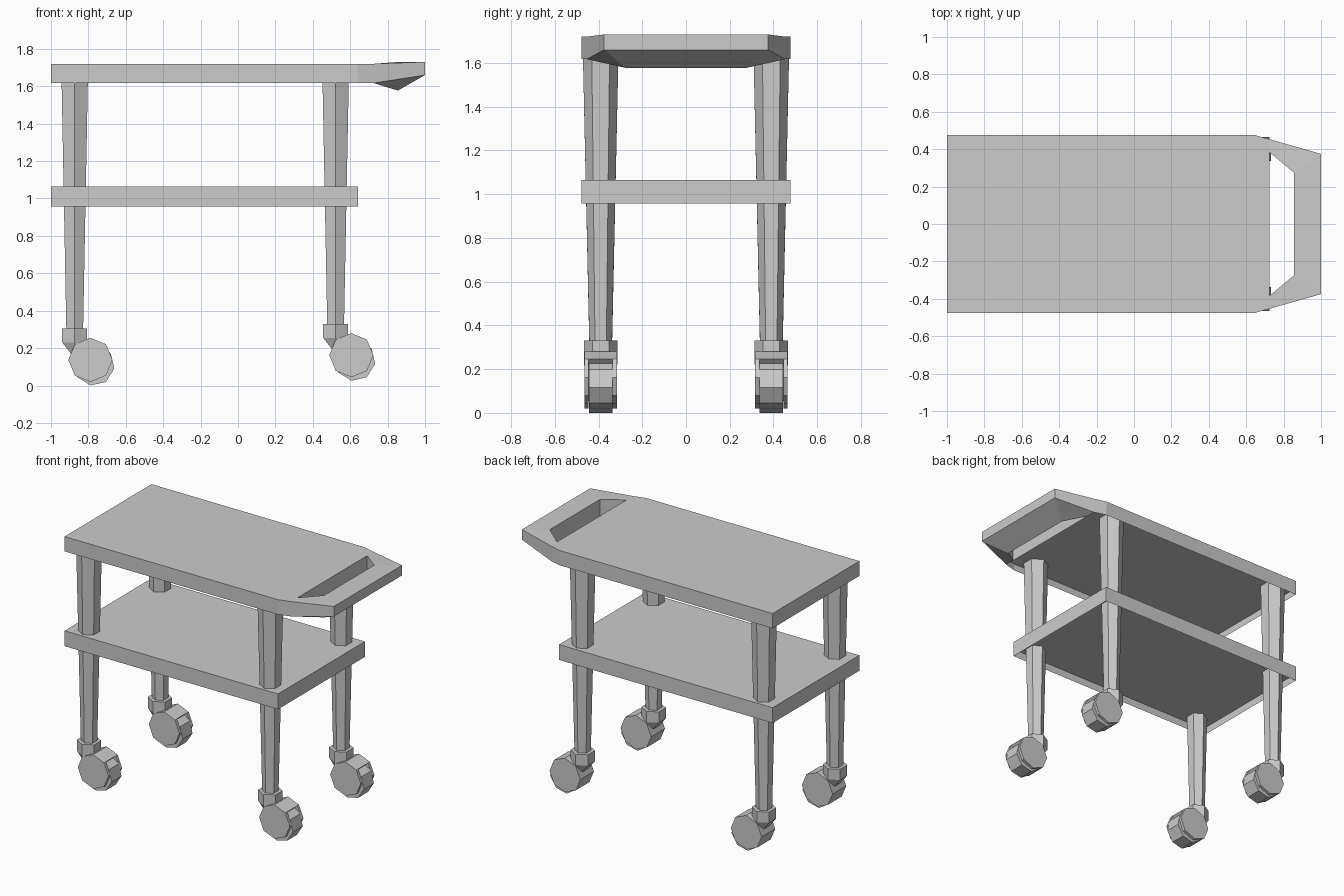
import bpy, bmesh
from math import cos, sin, radians, pi

if "Cube" in bpy.data.objects:
    bpy.data.objects.remove(bpy.data.objects["Cube"])


def finish(name, bm):
    bmesh.ops.recalc_face_normals(bm, faces=bm.faces)
    me = bpy.data.meshes.new(name)
    bm.to_mesh(me)
    bm.free()
    ob = bpy.data.objects.new(name, me)
    bpy.context.collection.objects.link(ob)
    return ob


def loft(name, rings, open_start=False):
    """Skin a list of equal-length point rings and cap the ends."""
    bm = bmesh.new()
    vs = [[bm.verts.new(p) for p in ring] for ring in rings]
    n = len(vs[0])
    for a, b in zip(vs, vs[1:]):
        for i in range(n):
            bm.faces.new((a[i], a[(i + 1) % n], b[(i + 1) % n], b[i]))
    if not open_start:
        bm.faces.new(vs[0])
    bm.faces.new(vs[-1])
    return finish(name, bm)


def underside(name, half, z):
    """Downward-facing panel set up inside a tray rim; half = (x, half width)."""
    bm = bmesh.new()
    pts = [(x, w, z) for x, w in half] + [(x, -w, z) for x, w in half[::-1]]
    face = bm.faces.new([bm.verts.new(p) for p in pts])
    face.normal_update()
    flip = face.normal.z > 0
    ob = finish(name, bm)
    if flip != (ob.data.polygons[0].normal.z < 0):
        ob.data.flip_normals()
    if ob.data.polygons[0].normal.z > 0:
        ob.data.flip_normals()
    return ob


def hexagon(x, y, z, r):
    # corners point along y, flats face along x
    return [(x + r * cos(pi / 6 + i * pi / 3),
             y + r * sin(pi / 6 + i * pi / 3), z) for i in range(6)]


def side_prism(name, profile, y0, y1):
    """Extrude an xz profile between two y values."""
    return loft(name, [[(x, y, z) for x, z in profile] for y in (y0, y1)])


def arc(x, z, r, angles):
    return [(x + r * cos(radians(a)), z + r * sin(radians(a))) for a in angles]


# Top tray with its handle: (x, half width, bottom z, top z)
stations = [(-1, .477, 1.617, 1.72), (.64, .477, 1.617, 1.72),
            (.725, .453, 1.617, 1.72), (.725, .383, 1.617, 1.72),
            (.855, .275, 1.577, 1.73), (1, .375, 1.66, 1.73)]
bm = bmesh.new()
v = {(i, s, k): bm.verts.new((x, s * w, z[k]))
     for i, (x, w, *z) in enumerate(stations) for s in (-1, 1) for k in (0, 1)}
bm.faces.new([v[i, -1, 1] for i in range(4)] +
             [v[i, 1, 1] for i in (3, 2, 1, 0)])
for k in (0, 1):
    for s in (-1, 1):
        bm.faces.new([v[i, s, k] for i in (2, 5, 4, 3)])
    bm.faces.new([v[5, -1, k], v[5, 1, k], v[4, 1, k], v[4, -1, k]])
# Walls: outer rim on both sides, grip opening, and both ends
for s in (-1, 1):
    for a, b in ((0, 1), (1, 2), (2, 5), (3, 4)):
        bm.faces.new([v[a, s, 0], v[b, s, 0], v[b, s, 1], v[a, s, 1]])
for i in (0, 3, 4, 5):
    bm.faces.new([v[i, -1, 0], v[i, 1, 0], v[i, 1, 1], v[i, -1, 1]])
finish("top_tray_with_handle", bm)
underside("top_tray_underside", [s[:2] for s in stations[:3]], 1.665)

# Lower shelf: rim and top, with the underside recessed into the rim
loft("lower_shelf", [[(-1, -.477, z), (.642, -.477, z), (.642, .477, z),
                      (-1, .477, z)] for z in (.958, 1.065)], open_start=True)
underside("lower_shelf_underside", [(-1, .477), (.642, .477)], 1.01)

# Legs and casters; the handle-end casters sit slightly higher
for end, x, dz in (("rear", -.873, 0), ("handle", .522, .025)):
    for side, y in (("front", -.39), ("back", .39)):
        tag = f"{end}_{side}"
        loft(f"leg_{tag}", [hexagon(x, y, .26 + dz, .051),
                            hexagon(x, y, 1.67, .082)])
        # Caster socket with a neck leaning towards the wheel
        loft(f"caster_socket_{tag}", [hexagon(x, y, .305 + dz, .077),
                                      hexagon(x, y, .23 + dz, .077),
                                      hexagon(x + .065, y, .13 + dz, .062)])
        # Side discs, bridging hood and the wheel between them
        cx, cz = x + .084, .137 + dz
        disc = arc(cx, cz, .118, range(0, 360, 45))
        side_prism(f"caster_disc_outer_{tag}", disc, y - .075, y - .055)
        side_prism(f"caster_disc_inner_{tag}", disc, y + .055, y + .075)
        side_prism(f"caster_hood_{tag}", arc(cx, cz, .118, range(45, 226, 45)),
                   y - .056, y + .056)
        wheel = arc(x + .103, .109 + dz, .11, [a - 9.5 for a in range(0, 360, 45)])
        side_prism(f"caster_wheel_{tag}", wheel, y - .0545, y + .0545)
